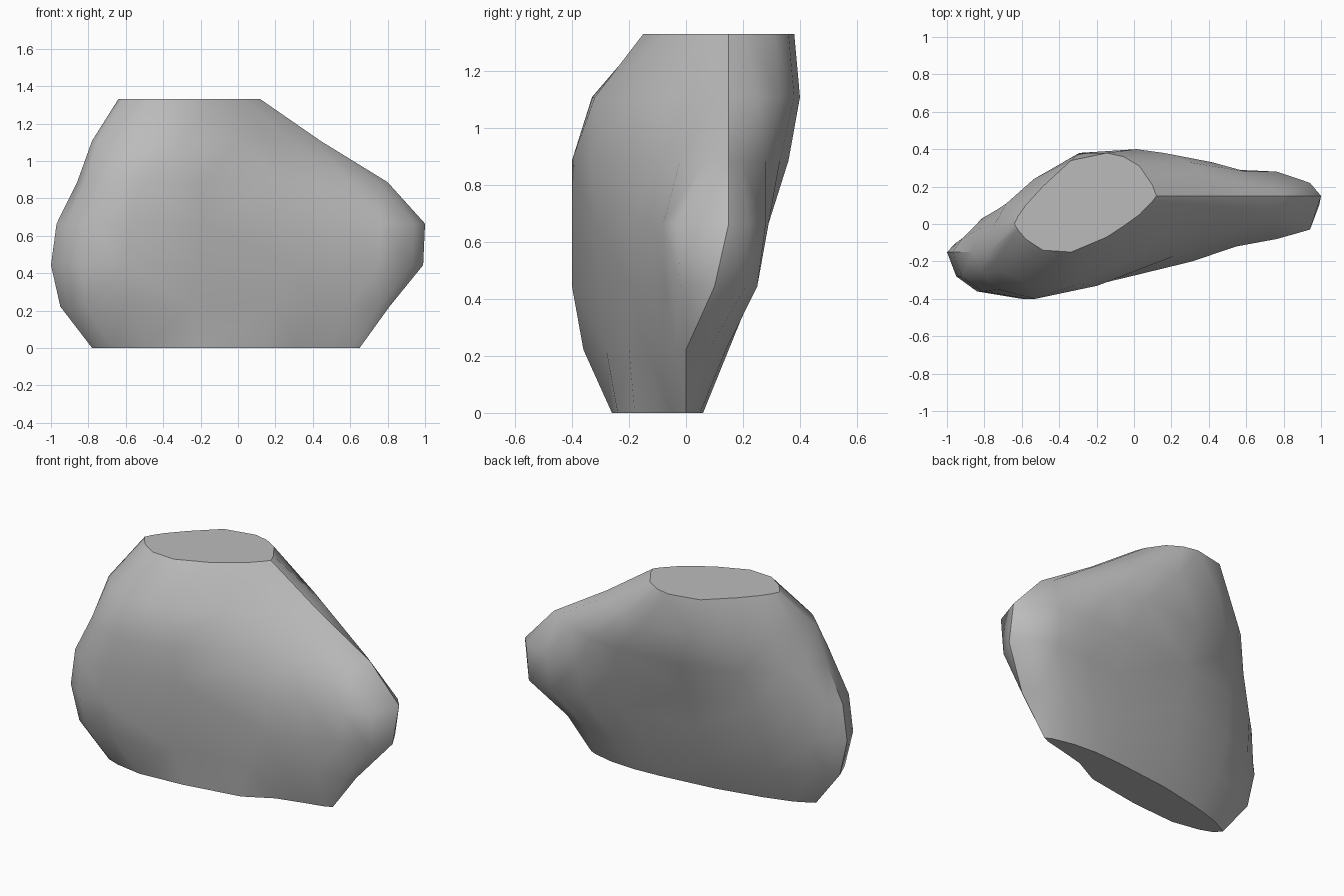
import bpy
import bmesh
import math

# Remove the default object
default = bpy.data.objects.get("Cube")
if default:
    bpy.data.objects.remove(default, do_unlink=True)


def make_material(name, colour):
    material = bpy.data.materials.new(name)
    material.use_nodes = True
    material.diffuse_color = colour
    shader = next(n for n in material.node_tree.nodes if n.type == 'BSDF_PRINCIPLED')
    shader.inputs["Base Color"].default_value = colour
    shader.inputs["Roughness"].default_value = 0.9
    return material


# Where the front and back depths are sampled, from the left tip to the right tip
STATIONS = (.025, .08, .2, .4, .65, .77, .88, .97)

# Horizontal slices, bottom to top, in hundredths:
# (tip at -x), (tip at +x), front depths, back depths
SLICES = [
    ((-78, -16), (65, 0), (-20, -23, -26, -24, -18, -9, -5, -2), (-14, -10, -5, 1, 5, 6, 5, 2)),
    ((-95, -15), (81, 0), (-26, -33, -36, -28, -20, -14, -9, -4), (-11, -6, 2, 10, 14, 15, 14, 8)),
    ((-100, -15), (99, 10), (-28, -36, -40, -30, -19, -12, -7, -2), (-10, -2, 9, 17, 22, 24, 25, 21)),
    ((-97, -15), (100, 15), (-28, -36, -40, -32, -20, -12, -8, -3), (-8, 3, 15, 25, 29, 29, 28, 22)),
    ((-86, -15), (80, 15), (-26, -35, -40, -33, -17, -9, -2, 7), (-2, 8, 21, 34, 36, 33, 28, 19)),
    ((-78, -15), (44, 15), (-20, -26, -33, -32, -17, -7, 3, 11), (-1, 11, 24, 38, 40, 38, 33, 25)),
    ((-64, 0), (12, 15), (-3, -8, -14, -15, -7, -1, 5, 12), (4, 10, 20, 34, 38, 36, 31, 21)),
]
HEIGHT = 1.33


def slice_outline(left_tip, right_tip, front, back):
    """Closed outline running along the front, then returning along the back."""
    span = right_tip[0] - left_tip[0]
    xs = [left_tip[0] + span * t for t in STATIONS]
    front_side = list(zip(xs, front))
    back_side = list(zip(xs, back))[::-1]
    return [left_tip] + front_side + [right_tip] + back_side


def build_boulder(name, material):
    bm = bmesh.new()
    rings = []
    for level, data in enumerate(SLICES):
        z = HEIGHT * level / (len(SLICES) - 1)
        rings.append([bm.verts.new((x / 100, y / 100, z)) for x, y in slice_outline(*data)])

    # Skin the slices together
    for lower, upper in zip(rings, rings[1:]):
        for i in range(len(lower)):
            j = (i + 1) % len(lower)
            bm.faces.new((lower[i], lower[j], upper[j], upper[i]))
    bmesh.ops.triangulate(bm, faces=bm.faces[:], quad_method='SHORT_EDGE')

    # Flat cut top and flat base, each with a crisp rim
    for outline in (rings[-1], rings[0][::-1]):
        cap = bm.faces.new(outline)
        for edge in cap.edges:
            edge.smooth = False
    bmesh.ops.recalc_face_normals(bm, faces=bm.faces[:])

    # Crisp ridge running down the right end
    tip = len(STATIONS) + 1
    for lower, upper in zip(rings, rings[1:]):
        ridge = bm.edges.get((lower[tip], upper[tip]))
        ridge.smooth = False

    mesh = bpy.data.meshes.new(name)
    bm.to_mesh(mesh)
    bm.free()
    mesh.materials.append(material)
    boulder = bpy.data.objects.new(name, mesh)
    bpy.context.collection.objects.link(boulder)
    return boulder


# Boulder with softly blended sides
stone = make_material("stone grey", (0.5, 0.5, 0.5, 1))
boulder = build_boulder("boulder", stone)
bpy.ops.object.select_all(action='DESELECT')
boulder.select_set(True)
bpy.context.view_layer.objects.active = boulder
bpy.ops.object.shade_smooth_by_angle(angle=math.radians(42), keep_sharp_edges=True)
